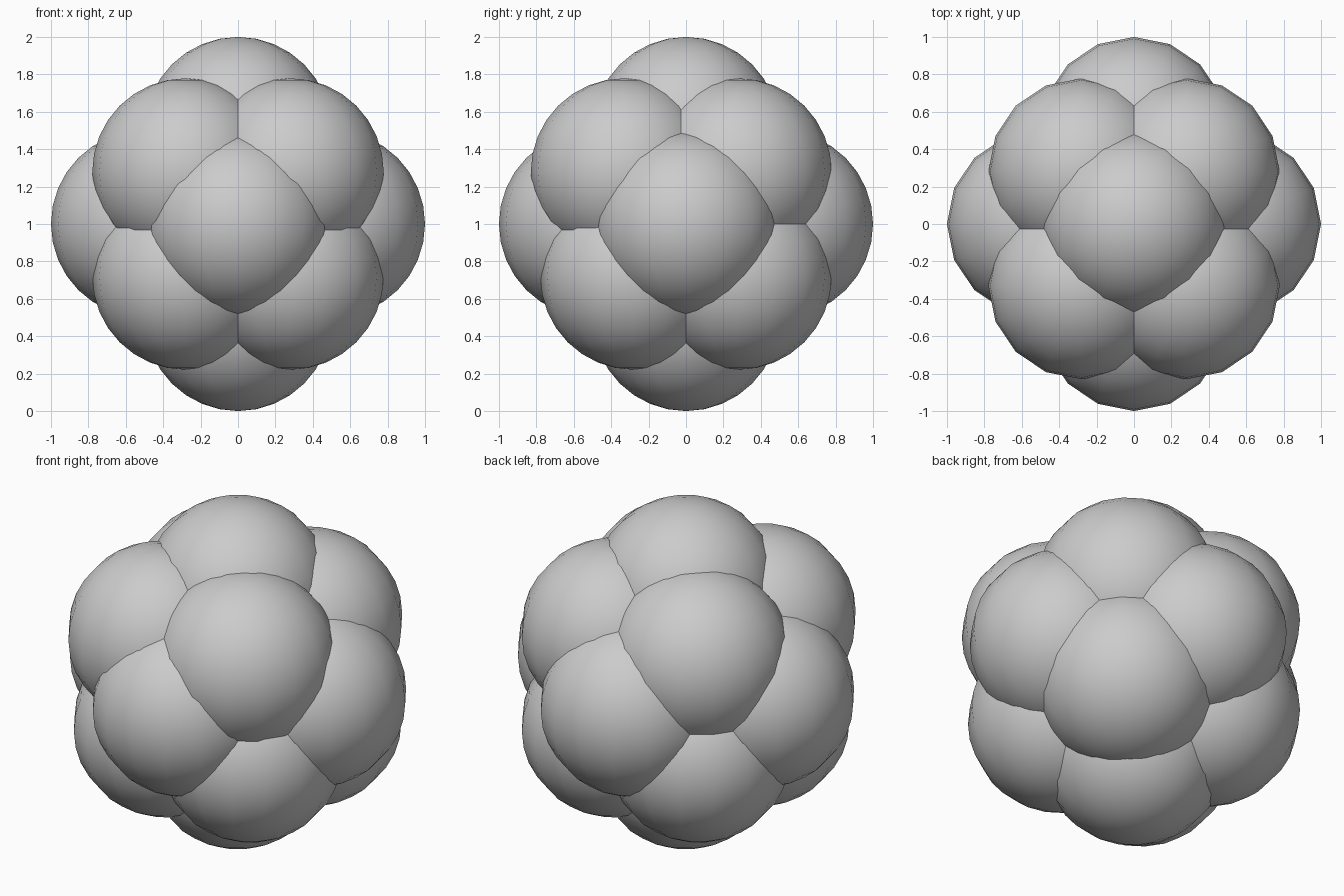
import bpy

if "Cube" in bpy.data.objects:
    bpy.data.objects.remove(bpy.data.objects["Cube"])

R = 0.5    # ball radius
C = 0.279  # offset of the diagonal balls


def ball(name, x, y, z):
    bpy.ops.mesh.primitive_uv_sphere_add(segments=16, ring_count=16, radius=R,
                                         location=(x, y, z + 1))
    obj = bpy.context.object
    obj.name = name
    bpy.ops.object.shade_smooth()


# six balls on the axes
for axis, label in enumerate(("side", "depth", "height")):
    for s in (-1, 1):
        pos = [0, 0, 0]
        pos[axis] = s * R
        ball(f"{label}_ball", *pos)

# eight balls on the diagonals; the upper front pair sits slightly forward
for sx in (-1, 1):
    for sy in (-1, 1):
        for sz in (-1, 1):
            y = -0.33 if (sy < 0 and sz > 0) else sy * C
            ball("corner_ball", sx * C, y, sz * C)
